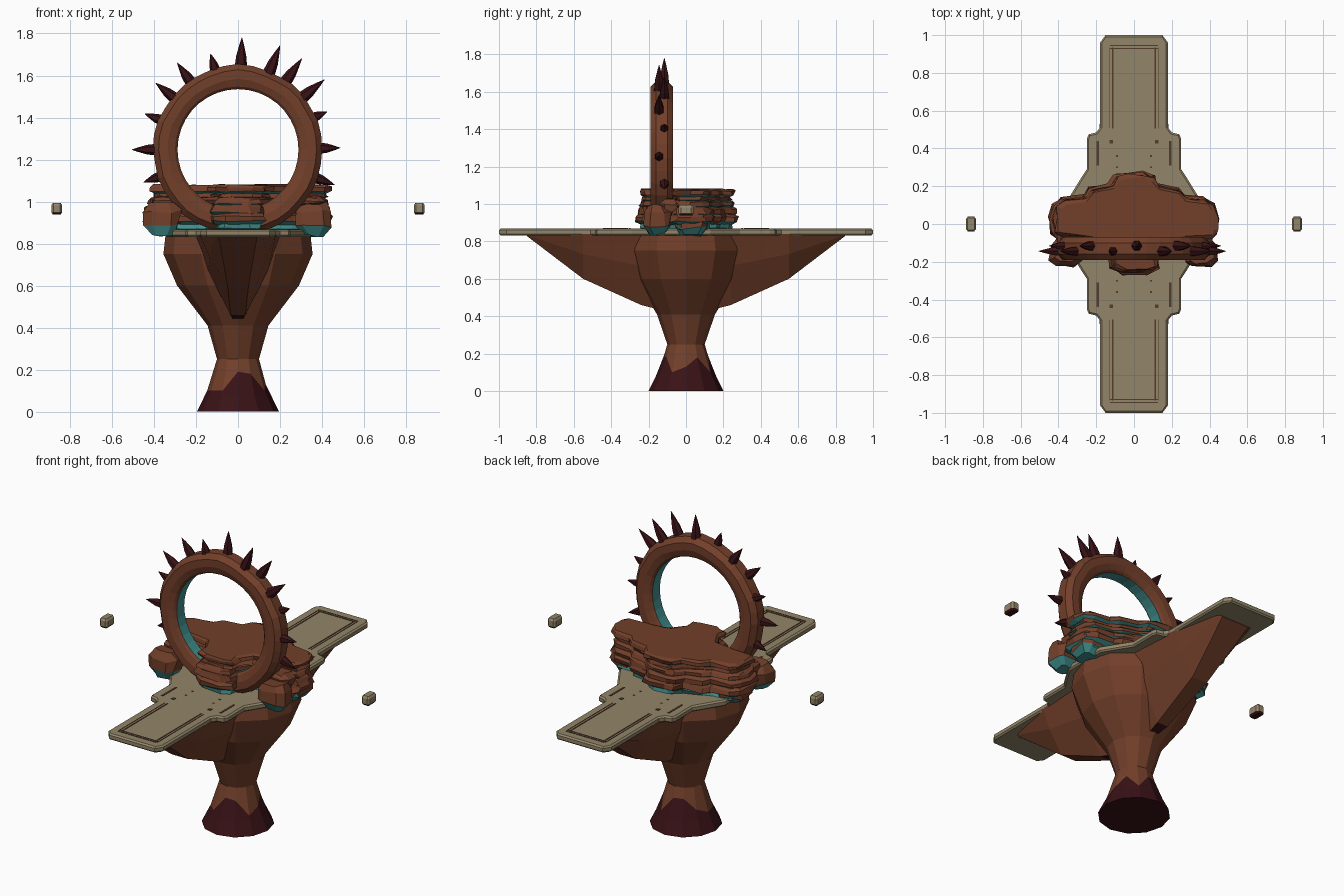
import bpy, bmesh, math, random
from mathutils import Vector, Matrix

random.seed(4)
if "Cube" in bpy.data.objects:
    bpy.data.objects.remove(bpy.data.objects["Cube"])


def material(name, rgb):
    m = bpy.data.materials.new(name)
    m.use_nodes = True
    m.diffuse_color = (*rgb, 1)
    m.node_tree.nodes["Principled BSDF"].inputs["Base Color"].default_value = (*rgb, 1)
    return m


BROWN = material("rust brown", (0.17, 0.05, 0.023))
MAROON = material("dark maroon", (0.04, 0.006, 0.008))
TAN = material("stone tan", (0.29, 0.235, 0.14))
TEAL = material("teal", (0.05, 0.27, 0.26))
LINE = material("groove brown", (0.09, 0.045, 0.025))


def loft(name, rings, mats, rule=None, closed=False):
    """Skin a list of equal-length rings; rule(face) returns a material slot."""
    bm = bmesh.new()
    loops = [[bm.verts.new(p) for p in r] for r in rings]
    n = len(loops[0])
    pairs = list(zip(loops, loops[1:]))
    if closed:
        pairs.append((loops[-1], loops[0]))
    else:
        bm.faces.new(loops[0][::-1])
        bm.faces.new(loops[-1])
    for a, b in pairs:
        for i in range(n):
            j = (i + 1) % n
            bm.faces.new((a[i], a[j], b[j], b[i]))
    bmesh.ops.recalc_face_normals(bm, faces=bm.faces)
    bm.normal_update()
    if rule:
        for f in bm.faces:
            f.material_index = rule(f)
    me = bpy.data.meshes.new(name)
    bm.to_mesh(me)
    bm.free()
    for m in mats:
        me.materials.append(m)
    ob = bpy.data.objects.new(name, me)
    bpy.context.collection.objects.link(ob)
    return ob


def box(name, center, size, mat):
    x, y, z = (s / 2 for s in size)
    base = [(-x, -y), (x, -y), (x, y), (-x, y)]
    rings = [[Vector((px, py, pz)) + Vector(center) for px, py in base] for pz in (-z, z)]
    return loft(name, rings, [mat])


def mirrored(half):
    """Complete an outline given on its +x half."""
    return half + [(-x, y) for x, y in reversed(half)]


def flat(outline, z, inset=0.0):
    """Place an outline at a height, pulled in along its corner normals."""
    pts = [Vector(p) for p in outline]
    area = sum(a.x * b.y - b.x * a.y for a, b in zip(pts, pts[1:] + pts[:1]))
    side = 1 if area > 0 else -1
    out = []
    for i, p in enumerate(pts):
        d = (pts[(i + 1) % len(pts)] - pts[i - 1]).normalized()
        q = p + Vector((-d.y, d.x)) * inset * side
        out.append(Vector((q.x, q.y, z)))
    return out


# Pedestal with a ragged dark foot
PROFILE = [(0, .195, .2), (.13, .132, .135), (.25, .1, .1), (.41, .145, .155),
           (.6, .29, .27), (.75, .355, .315), (.84, .345, .3)]
SIDES = 12


def pedestal_point(i, z):
    for (z0, a0, b0), (z1, a1, b1) in zip(PROFILE, PROFILE[1:]):
        if z <= z1:
            t = (z - z0) / (z1 - z0)
            break
    ang = math.tau * i / SIDES
    return Vector(((a0 + (a1 - a0) * t) * math.cos(ang), (b0 + (b1 - b0) * t) * math.sin(ang), z))


ragged = [random.choice((.1, .13, .18, .19)) for _ in range(SIDES)]
levels = [[z] * SIDES for z in (0, .07)] + [ragged] + [[p[0]] * SIDES for p in PROFILE[2:]]
loft("pedestal", [[pedestal_point(i, zs[i]) for i in range(SIDES)] for zs in levels],
     [BROWN, MAROON], lambda f: int(min(v.co.z for v in f.verts) < .09))
foot = bpy.data.objects["pedestal"].data
for f in foot.polygons:
    idx = [v // SIDES for v in f.vertices]
    f.material_index = int(max(idx) <= 2)

# Keel fins under both arms of the platform
KEEL = [(.12, .43, .2, .02), (.24, .46, .2, .035), (.55, .6, .18, .05), (.85, .828, .12, .09)]
for s, label in ((-1, "front"), (1, "back")):
    rings = []
    for y, z, top, low in KEEL:
        mid = z + (.84 - z) * .55
        half = [(low, z), (low + (top - low) * .65, mid), (top, .84)]
        rings.append([Vector((x, s * y, h)) for x, h in mirrored(half)])
    loft(label + "_fin", rings, [BROWN, MAROON],
         lambda f: int(max(v.co.z for v in f.verts) < .5))

# Platform slab with bevelled rim
quarter = [(.15, 1), (.18, .96), (.18, .51), (.2, .485), (.24, .475), (.25, .45),
           (.25, .29), (.27, .26), (.35, .13)]
plate = mirrored(quarter + [(x, -y) for x, y in reversed(quarter)])
loft("platform", [flat(plate, .832, .008), flat(plate, .84), flat(plate, .86),
                  flat(plate, .868, .01)], [TAN])

# Groove lines, slots and studs on the platform
for s in (-1, 1):
    for r in (-.128, -.112, .112, .128):
        wide = .008 if abs(r) < .12 else .004
        box("panel_line", (r, s * .72, .868), (wide, .43, .004), LINE)
    for y in (.93, .945):
        box("panel_end", (0, s * y, .868), (.256, .006, .004), LINE)
    for x in (-1, 1):
        box("slot", (x * .192, s * .375, .868), (.012, .13, .005), LINE)
        box("stud", (x * .12, s * .435, .868), (.02, .02, .006), LINE)
        for y in (.3, .36):
            box("rivet", (x * .09, s * y, .868), (.008, .008, .005), LINE)

# Layered rock stack, cross shaped
CROSS = mirrored([(.05, .275), (.1, .26), (.13, .215), (.23, .19), (.27, .15), (.38, .14),
                  (.43, .1), (.445, .03), (.44, -.05), (.4, -.085), (.27, -.09), (.16, -.11),
                  (.13, -.17), (.125, -.235), (.06, -.265)])


def rock_layer(name, z0, z1, inset, dx, mats):
    def ring(z, extra):
        return [p + Vector((dx + random.uniform(-.012, .012), random.uniform(-.01, .01),
                            random.uniform(-.004, .004)))
                for p in flat(CROSS, z, inset + extra)]
    h = z1 - z0
    loft(name, [ring(z0, .03), ring(z0 + h * .3, 0), ring(z0 + h * .75, 0), ring(z1, .015)],
         mats, lambda f: int(f.normal.z < -.8) if len(mats) > 1 else 0)


LAYERS = [(.89, .945, 0, 0), (.93, .985, .008, -.005), (.975, 1.02, .018, 0),
          (1.01, 1.045, .035, .012), (1.035, 1.08, .018, .012)]
for k, (z0, z1, inset, dx) in enumerate(LAYERS):
    rock_layer("rock_layer_%d" % (k + 1), z0, z1, inset, dx, [BROWN, TEAL])
rock_layer("teal_seam", .855, .905, .03, 0, [TEAL])


# Boulders on the front corners and sides
def boulder(name, c, size, lower_teal):
    rings = []
    for h, k in ((-.5, .55), (-.2, .95), (.25, 1), (.5, .7)):
        rings.append([Vector((c[0] + math.copysign(abs(math.cos(a)) ** .6, math.cos(a)) * size[0] * k / 2,
                              c[1] + math.copysign(abs(math.sin(a)) ** .6, math.sin(a)) * size[1] * k / 2,
                              c[2] + h * size[2])) + Vector([random.uniform(-.01, .01) for _ in "xyz"])
                      for a in [math.tau * (i + .5) / 8 for i in range(8)]])
    loft(name, rings, [BROWN, TEAL],
         lambda f: int(f.calc_center_median().z < c[2] - size[2] * .3) if lower_teal else 0)


for s in (-1, 1):
    boulder("corner_boulder", (s * .36, -.155, .915), (.18, .15, .15), True)
    boulder("side_boulder", (s * .35, .03, .9), (.17, .2, .13), True)
    boulder("shoulder_boulder", (s * .33, -.08, .975), (.17, .12, .09), False)

# Upright ring with teal inner lining
CENTER = Vector((0, -.13, 1.247))
SECTION = [(.288, -.035), (.3, -.048), (.335, -.06), (.378, -.06), (.405, -.03)]
SECTION += [(r, -y) for r, y in reversed(SECTION)]
SEGMENTS = 36
rings = []
for i in range(SEGMENTS):
    a = math.tau * i / SEGMENTS
    w = random.uniform(.985, 1.01)
    rings.append([CENTER + Vector((r * (w if r > .3 else 1) * math.cos(a), y,
                                   r * (w if r > .3 else 1) * math.sin(a))) for r, y in SECTION])
loft("ring", rings, [BROWN, TEAL],
     lambda f: int(all(math.hypot(v.co.x, v.co.z - CENTER.z) < .292 for v in f.verts)), True)

# Spikes around the ring: angle in degrees and tip distance
SPIKES = [(-20, .49), (1, .487), (23, .46), (39, .53), (55, .53), (68, .535), (88, .535),
          (106, .475), (125, .505), (141, .505), (159, .475), (180, .505), (199, .475)]
for k, (deg, reach) in enumerate(SPIKES):
    a = math.radians(deg)
    out = Vector((math.cos(a), 0, math.sin(a)))
    side = Vector((-out.z, 0, out.x))
    lean = Vector((0, .014 * (-1) ** k, 0))
    length = reach - .385
    wide = .02 + length * .07
    spike = [[CENTER + lean + out * (.385 + length * t) + side * (wide * w * math.cos(b))
              + Vector((0, wide * w * math.sin(b), 0))
              for b in [math.tau * j / 6 for j in range(6)]]
             for t, w in ((0, 1), (.4, .8), (.75, .38), (1, .03))]
    loft("spike_%d" % (k + 1), spike, [MAROON])

# Floating side blocks with dark undersides
for s in (-1, 1):
    outline = mirrored([(.016, .04), (.026, .028), (.026, -.028), (.016, -.04)])
    rings = [[p + Vector((s * .863, 0, 0)) for p in flat(outline, z, i)]
             for z, i in ((.938, .008), (.948, 0), (.982, 0), (.994, .008))]
    loft("floating_block", rings, [TAN, MAROON], lambda f: int(f.normal.z < -.3))
